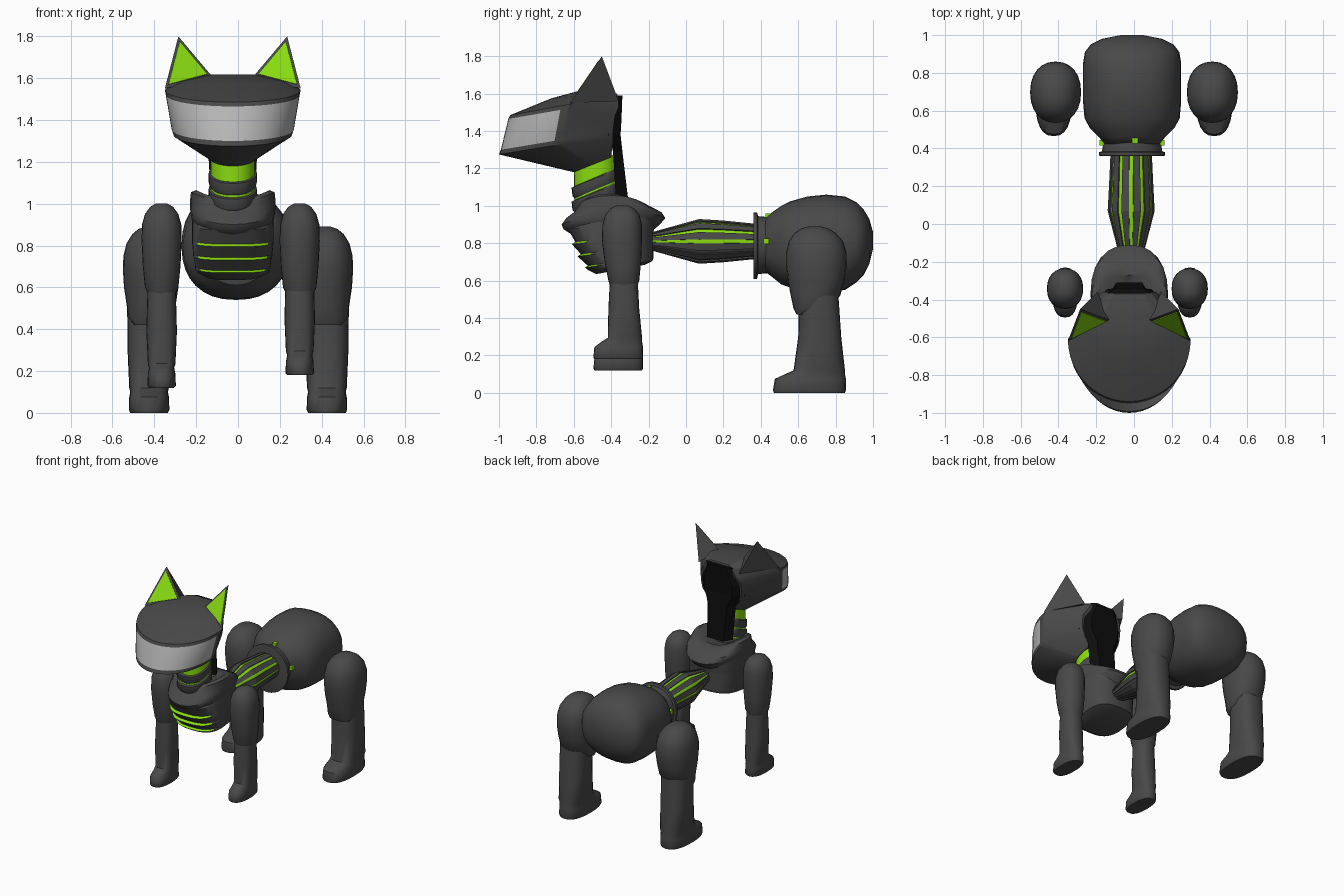
import bpy, bmesh, math
from mathutils import Vector

if "Cube" in bpy.data.objects:
    bpy.data.objects.remove(bpy.data.objects["Cube"])


def material(name, rgb):
    m = bpy.data.materials.new(name)
    m.diffuse_color = (*rgb, 1)
    m.use_nodes = True
    m.node_tree.nodes["Principled BSDF"].inputs["Base Color"].default_value = m.diffuse_color
    return m


GREY = material("dark_grey", (0.066, 0.066, 0.066))
GREEN = material("lime_green", (0.25, 0.71, 0.005))
SILVER = material("visor_silver", (0.47, 0.47, 0.47))
BLACK = material("black", (0.004, 0.004, 0.004))
CX = -0.025  # centre line of head, neck and chest


def finish(bm, name, mats, angle=35):
    bmesh.ops.recalc_face_normals(bm, faces=bm.faces)
    me = bpy.data.meshes.new(name)
    bm.to_mesh(me)
    bm.free()
    ob = bpy.data.objects.new(name, me)
    bpy.context.collection.objects.link(ob)
    for m in mats:
        me.materials.append(m)
    if angle:
        bpy.ops.object.select_all(action='DESELECT')
        ob.select_set(True)
        bpy.context.view_layer.objects.active = ob
        bpy.ops.object.shade_smooth_by_angle(angle=math.radians(angle))
    return ob


def skin(name, rings, mats=(GREY,), paint=None, angle=35):
    """Bridge closed rings of points; paint(band, column, centre) picks a material."""
    bm = bmesh.new()
    vs = [[bm.verts.new(p) for p in r] for r in rings]
    n = len(vs[0])
    for b in range(len(vs) - 1):
        for c in range(n):
            d = (c + 1) % n
            f = bm.faces.new((vs[b][c], vs[b][d], vs[b + 1][d], vs[b + 1][c]))
            if paint:
                f.material_index = paint(b, c, f.calc_center_median())
    bm.faces.new(vs[0])
    bm.faces.new(vs[-1])
    return finish(bm, name, mats, angle)


def oval(rx, ry, n=24, e=2.0):
    out = []
    for i in range(n):
        a = 2 * math.pi * i / n
        c, s = math.cos(a), math.sin(a)
        out.append((rx * math.copysign(abs(c) ** (2 / e), c),
                    ry * math.copysign(abs(s) ** (2 / e), s)))
    return out


def upright(cx, rows, e=2.2, tilt=0.0, saddle=0.0, n=24):
    """Rings stacked in z from rows of (z, half width, y front, y back)."""
    rings = []
    for z, rx, y0, y1 in rows:
        cy, ry = (y0 + y1) / 2, (y1 - y0) / 2
        rings.append([(cx + x, cy + y, z + tilt * y / ry + saddle * (x / rx) ** 2)
                      for x, y in oval(rx, ry, n, e)])
    return rings


def lengthwise(cx, rows, e=2.0, n=24):
    """Rings stacked in y from rows of (y, half width, z bottom, z top)."""
    return [[(cx + x, y, (z0 + z1) / 2 + z) for x, z in oval(rx, (z1 - z0) / 2, n, e)]
            for y, rx, z0, z1 in rows]


# Head: front arcs closed by a narrow back edge
ARC = 24


def head_ring(w, ys, yf, zs, zf, bw, yb, zb):
    pts = []
    for i in range(ARC + 1):
        a = math.pi * (i / ARC - 0.5)
        k = math.cos(a)
        pts.append((CX + w * math.sin(a), ys + (yf - ys) * k, zs + (zf - zs) * k))
    return pts + [(CX + bw, yb, zb), (CX - bw, yb, zb)]


skin("head", [
    head_ring(.12, -.45, -.56, 1.618, 1.618, .08, -.37, 1.60),
    head_ring(.24, -.53, -.72, 1.59, 1.575, .11, -.36, 1.58),
    head_ring(.325, -.61, -.94, 1.545, 1.485, .14, -.36, 1.53),
    head_ring(.32, -.63, -.95, 1.52, 1.465, .17, -.38, 1.48),
    head_ring(.292, -.66, -.99, 1.355, 1.30, .17, -.39, 1.40),
    head_ring(.283, -.66, -1.0, 1.33, 1.275, .16, -.39, 1.36),
    head_ring(.11, -.50, -.60, 1.22, 1.18, .10, -.40, 1.26)],
    (GREY, SILVER), lambda b, c, p: int(b == 3 and 1 <= c < ARC - 1), 28)

# Ears with green inner plates
for side, label in ((-1, "left"), (1, "right")):
    tip, outer, inner, back = [Vector((CX + side * x, y, z)) for x, y, z in (
        (.26, -.45, 1.80), (.325, -.62, 1.55), (.10, -.51, 1.61), (.17, -.36, 1.56))]
    bm = bmesh.new()
    t, o, i, b = [bm.verts.new(p) for p in (tip, outer, inner, back)]
    for f in ((t, o, i), (t, i, b), (t, b, o), (o, b, i)):
        bm.faces.new(f)
    finish(bm, label + "_ear", (GREY,), 0)
    nrm = (outer - tip).cross(inner - tip).normalized()
    nrm *= -1 if nrm.y > 0 else 1
    mid = (tip + outer + inner) / 3
    bm = bmesh.new()
    lo = [bm.verts.new(mid + (p - mid) * .82 + nrm * .001) for p in (tip, outer, inner)]
    hi = [bm.verts.new(v.co + nrm * .005) for v in lo]
    bm.faces.new(lo)
    bm.faces.new(hi)
    for k in range(3):
        bm.faces.new((lo[k], lo[k - 1], hi[k - 1], hi[k]))
    finish(bm, label + "_ear_inner", (GREEN,), 0)

# Black plate down the back of the head and neck: (z, half width, y front, y back)
skin("back_plate", [
    [(CX - w, y0, z), (CX - w * .65, y1, z), (CX + w * .65, y1, z), (CX + w, y0, z)]
    for z, w, y0, y1 in ((1.59, .11, -.365, -.34), (1.46, .18, -.41, -.345),
                         (1.38, .18, -.415, -.35), (1.29, .12, -.39, -.34),
                         (1.04, .105, -.375, -.31))], (BLACK,), angle=0)

# Neck: tilted grey rings around a green core
skin("neck_core", upright(CX, [(.96, .107, -.595, -.36), (1.23, .107, -.60, -.37)],
                          tilt=.05), (GREEN,))
for k, (z0, z1) in enumerate(((.94, 1.005), (1.015, 1.08), (1.09, 1.155))):
    skin(f"neck_ring_{k + 1}", upright(CX, [
        (z0, .108, -.597, -.36), (z0 + .012, .115, -.607, -.36),
        (z1 - .008, .115, -.612, -.36), (z1, .108, -.597, -.36)], tilt=.05))

# Chest with stepped plates and green seams on the front
skin("chest", upright(CX, [
    (.66, .13, -.48, -.22), (.68, .175, -.52, -.18), (.695, .18, -.54, -.175),
    (.705, .18, -.525, -.175), (.755, .19, -.58, -.175), (.767, .19, -.562, -.175),
    (.82, .195, -.61, -.175), (.832, .195, -.592, -.175), (.90, .195, -.63, -.16),
    (.95, .19, -.58, -.16)], e=2.8, tilt=.025, n=40),
    (GREY, GREEN), lambda b, c, p: int(b in (2, 4, 6) and p.y < -.44 and abs(p.x - CX) < .16))

# Collar, raised at the shoulders
skin("collar", upright(CX, [
    (.84, .18, -.60, -.19), (.875, .195, -.655, -.17), (.90, .20, -.665, -.14),
    (.935, .205, -.64, -.11), (.965, .205, -.60, -.13), (1.01, .20, -.575, -.22),
    (1.02, .175, -.555, -.27), (.99, .13, -.53, -.32)], e=2.3, saddle=.045), angle=40)

# Waist: grey bars wrapped around a core that shows green between them
WAIST = ((-.28, .05, .03), (-.18, .06, .05), (.07, .125, .12), (.20, .118, .112), (.37, .11, .095))
WX, WZ = -.015, .81


def waist_point(a, y, rx, rz, d=0):
    return (WX + (rx + d) * math.cos(a), y, WZ + (rz + d) * math.sin(a))


skin("waist_core", [[waist_point(math.tau * i / 48, y, rx, rz, -.008) for i in range(48)]
                    for y, rx, rz in WAIST], (GREY, GREEN), lambda b, c, p: int(p.z > WZ - .02))
for k in range(12):
    a0, a1 = [math.radians(30 * k + d) for d in (5.5, 24.5)]
    skin(f"waist_bar_{k + 1}", [[waist_point(a0, y, rx, rz, -.02), waist_point(a0, y, rx, rz),
                                 waist_point(a1, y, rx, rz), waist_point(a1, y, rx, rz, -.02)]
                                for y, rx, rz in WAIST], angle=0)

# Hind body with the flange that takes the waist
skin("hind_body", lengthwise(-.01, [
    (.42, .145, .65, .93), (.46, .175, .62, .965), (.51, .225, .58, 1.0),
    (.56, .252, .562, 1.025), (.65, .26, .546, 1.05), (.75, .26, .54, 1.06),
    (.85, .26, .55, 1.05), (.91, .25, .59, 1.02), (.95, .22, .63, .98),
    (.98, .16, .69, .93), (1.0, .06, .77, .86)], e=2.3, n=32), angle=50)
skin("waist_flange", lengthwise(-.01, [
    (.36, .165, .615, .955), (.362, .175, .61, .965), (.38, .175, .61, .965), (.385, .16, .635, .945),
    (.44, .15, .64, .94), (.46, .175, .62, .965)], n=32))
for name, loc in (("top_lamp", (.005, .44, .945)), ("right_lamp", (.147, .43, .81)),
                  ("left_lamp", (-.167, .43, .81))):
    bm = bmesh.new()
    bmesh.ops.create_cube(bm, size=.03)
    bmesh.ops.translate(bm, verts=bm.verts, vec=loc)
    finish(bm, name, (GREEN,), 0)

# Legs: bulging upper part over a lower part that ends in a foot
REAR_UPPER = ((.42, .08, .59, .66), (.45, .108, .575, .76), (.52, .118, .56, .825),
              (.60, .13, .545, .845), (.68, .135, .535, .86), (.75, .133, .535, .858),
              (.81, .118, .55, .84), (.855, .09, .58, .80), (.88, .06, .62, .76), (.89, .03, .66, .72))
REAR_LOWER = ((0, .09, .47, .85), (.015, .097, .465, .855), (.075, .095, .475, .855),
              (.10, .09, .53, .85), (.12, .095, .575, .85), (.30, .103, .60, .83), (.52, .105, .605, .815))
FRONT_UPPER = ((.57, .066, -.405, -.26), (.60, .08, -.415, -.25), (.70, .09, -.435, -.24),
               (.82, .096, -.45, -.235), (.90, .094, -.447, -.236), (.95, .08, -.432, -.248),
               (.985, .055, -.405, -.275), (1.002, .025, -.37, -.31))
FRONT_LOWER = ((.18, .06, -.49, -.235), (.19, .068, -.495, -.23), (.245, .066, -.49, -.23),
               (.275, .06, -.45, -.235), (.295, .066, -.418, -.235), (.45, .073, -.415, -.25),
               (.64, .068, -.405, -.26))
for side, label, drop in ((-1, "left", .06), (1, "right", 0)):
    skin(label + "_rear_upper_leg", upright(side * .415, REAR_UPPER), angle=60)
    skin(label + "_rear_lower_leg", upright(side * .425, REAR_LOWER, e=2.5), angle=50)
    x = -.035 + side * .33
    skin(label + "_front_upper_leg", upright(x, FRONT_UPPER), angle=60)
    lower = [(z - drop, w, a, b) for z, w, a, b in FRONT_LOWER]
    skin(label + "_front_lower_leg", upright(x, lower, e=2.5), angle=50)
